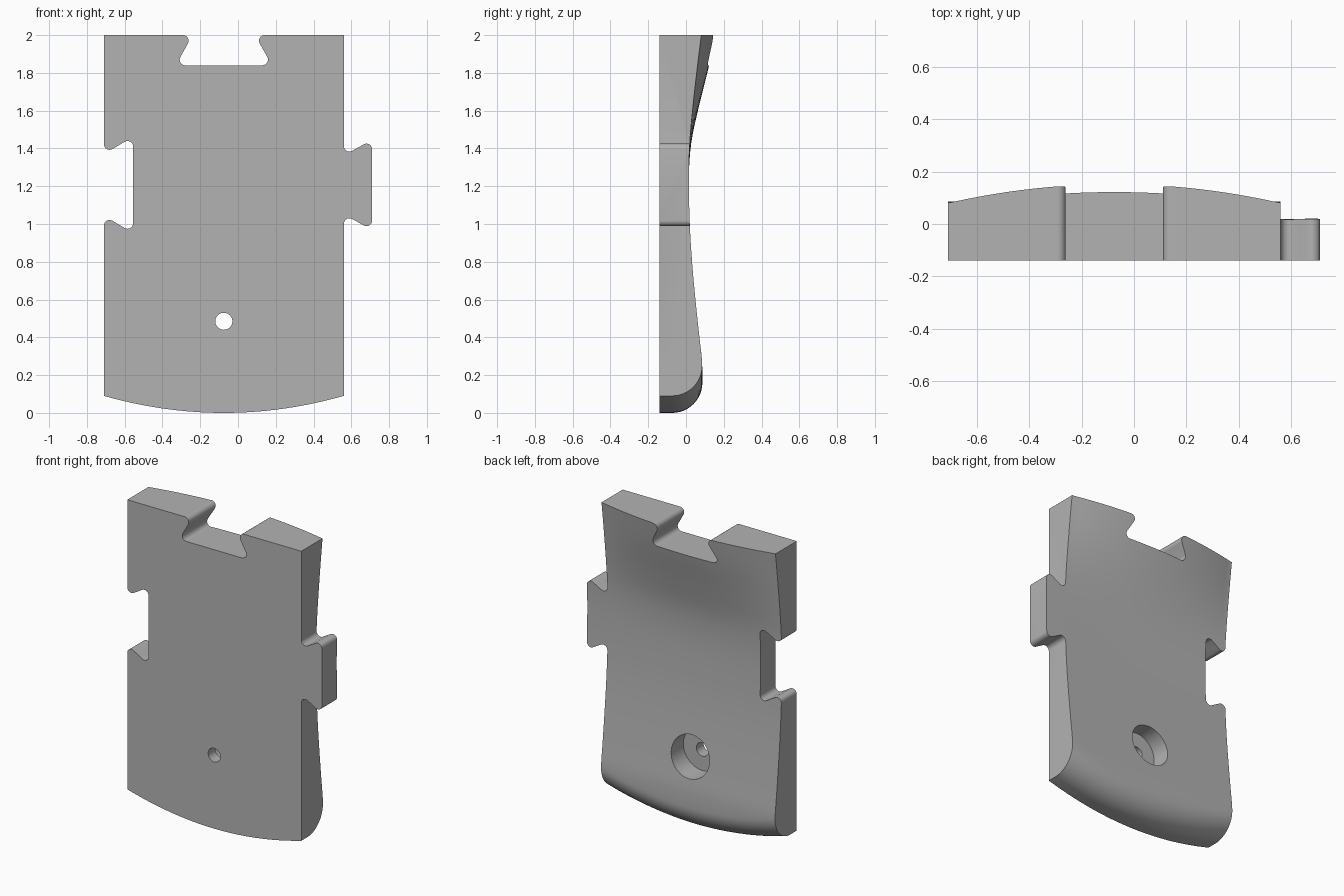
import bpy, bmesh, math
from mathutils import Vector

if "Cube" in bpy.data.objects:
    bpy.data.objects.remove(bpy.data.objects["Cube"])

CX, HALF, FRONT = -0.075, 0.635, -0.14   # plate axis, half width, flat front
R = 0.16                                 # bottom rounding radius

grey = bpy.data.materials.new("plain grey")
grey.diffuse_color = (0.45, 0.45, 0.45, 1)
grey.use_nodes = True
grey.node_tree.nodes["Principled BSDF"].inputs["Base Color"].default_value = grey.diffuse_color

# back surface profiles: (height, depth) at the side edges and on the axis
LOW = [(0.1, .087), (0.27, .085), (0.4, .071), (0.6, .05), (0.8, .032), (1.0, .02), (1.25, .015)]
EDGE = LOW + [(1.43, .02), (1.6, .034), (1.84, .06), (2.0, .08), (2.1, .093)]
AXIS = LOW + [(1.43, .028), (1.6, .063), (1.84, .122), (2.0, .152), (2.1, .168)]


def smooth(pts, z):
    """Cubic interpolation through a list of points."""
    n = len(pts)
    i = max(k for k in range(n - 1) if pts[k][0] <= z or k == 0)

    def slope(k):
        a, b = pts[max(k - 1, 0)], pts[min(k + 1, n - 1)]
        return (b[1] - a[1]) / (b[0] - a[0])
    (z0, y0), (z1, y1) = pts[i], pts[i + 1]
    h = z1 - z0
    t = (z - z0) / h
    return ((2*t**3 - 3*t**2 + 1) * y0 + (t**3 - 2*t**2 + t) * h * slope(i)
            + (3*t**2 - 2*t**3) * y1 + (t**3 - t**2) * h * slope(i + 1))


def back(x, z):
    u = min(abs(x - CX) / HALF, 1)
    e = smooth(EDGE, z)
    return e + (smooth(AXIS, z) - e) * (1 - u * u)


def loft(name, rings):
    """Closed solid through rings of equal length, capped at both ends."""
    bm = bmesh.new()
    rows = [[bm.verts.new(p) for p in ring] for ring in rings]
    n = len(rows[0])
    for a, b in zip(rows, rows[1:]):
        for i in range(n):
            bm.faces.new((a[i], a[(i + 1) % n], b[(i + 1) % n], b[i]))
    bm.faces.new(rows[0])
    bm.faces.new(rows[-1])
    bmesh.ops.recalc_face_normals(bm, faces=bm.faces)
    me = bpy.data.meshes.new(name)
    bm.to_mesh(me)
    bm.free()
    me.materials.append(grey)
    ob = bpy.data.objects.new(name, me)
    bpy.context.collection.objects.link(ob)
    return ob


def rounded(pts):
    """Outline with arcs at the corners that carry a radius."""
    out = []
    for i, (x, z, r) in enumerate(pts):
        p = Vector((x, z))
        if not r:
            out.append(p)
            continue
        a = (Vector(pts[i - 1][:2]) - p).normalized()
        b = (Vector(pts[(i + 1) % len(pts)][:2]) - p).normalized()
        half = a.angle(b) / 2
        mid = (a + b).normalized()
        c = p + mid * (r / math.sin(half))
        s, e = p + a * (r / math.tan(half)) - c, p + b * (r / math.tan(half)) - c
        sweep = s.angle_signed(e)
        for k in range(9):
            t = -sweep * k / 8
            out.append(c + Vector((s.x * math.cos(t) - s.y * math.sin(t),
                                   s.x * math.sin(t) + s.y * math.cos(t))))
    return out


def dovetail(neck, wide):
    """Offsets along the edge and across it, for a slot or a tab."""
    return [(-neck, 0), (-wide, 1), (wide, 1), (neck, 0)]


# plate body: cross-sections swept across the width
sections = []
for i in range(49):
    x = -0.8 + 1.6 * i / 48
    z0 = 0.09 * ((x - CX) / HALF) ** 2
    yc = back(x, z0 + R) - R
    ring = [(x, FRONT, z0)]
    ring += [(x, yc + R * math.sin(k * math.pi / 24), z0 + R - R * math.cos(k * math.pi / 24))
             for k in range(13)]
    ring += [(x, back(x, z), z) for z in
             (z0 + R + (2.08 - z0 - R) * k / 44 for k in range(1, 45))]
    ring.append((x, FRONT, 2.08))
    sections.append(ring)
plate = loft("interlocking_plate", sections)

# outline with a top slot, a side slot and a matching side tab
L, RT, ZC, D, CR = CX - HALF, CX + HALF, 1.207, 0.155, 0.03
outline = [(L, -0.2, 0)]
outline += [(L + D * d, ZC + s, CR) for s, d in dovetail(0.163, 0.255)]
outline += [(L, 2, 0)]
outline += [(CX + s, 2 - 0.16 * d, CR) for s, d in dovetail(0.165, 0.255)]
outline += [(RT, 2, 0)]
outline += [(RT + 0.15 * d, ZC - s, CR) for s, d in dovetail(0.155, 0.24)]
outline += [(RT, -0.2, 0)]
flat = rounded(outline)
outline_cutter = loft("outline_cutter", [[(p.x, y, p.y) for p in flat] for y in (-0.4, 0.4)])


def round_cutter(name, r, y0, y1):
    angles = [k * math.tau / 40 for k in range(40)]
    return loft(name, [[(CX + r * math.cos(a), y, 0.485 + r * math.sin(a)) for a in angles]
                       for y in (y0, y1)])


# screw hole with a wide recess from the back
cutters = [(outline_cutter, 'INTERSECT'),
           (round_cutter("screw_hole_cutter", 0.045, -0.4, 0.3), 'DIFFERENCE'),
           (round_cutter("recess_cutter", 0.14, -0.065, 0.35), 'DIFFERENCE')]
for ob, op in cutters:
    m = plate.modifiers.new(ob.name, 'BOOLEAN')
    m.operation, m.solver, m.object = op, 'EXACT', ob
    bpy.context.view_layer.objects.active = plate
    bpy.ops.object.modifier_apply(modifier=m.name)
for ob, op in cutters:
    bpy.data.objects.remove(ob)

bpy.ops.object.select_all(action='DESELECT')
plate.select_set(True)
bpy.context.view_layer.objects.active = plate
bpy.ops.object.shade_smooth_by_angle(angle=math.radians(25))
